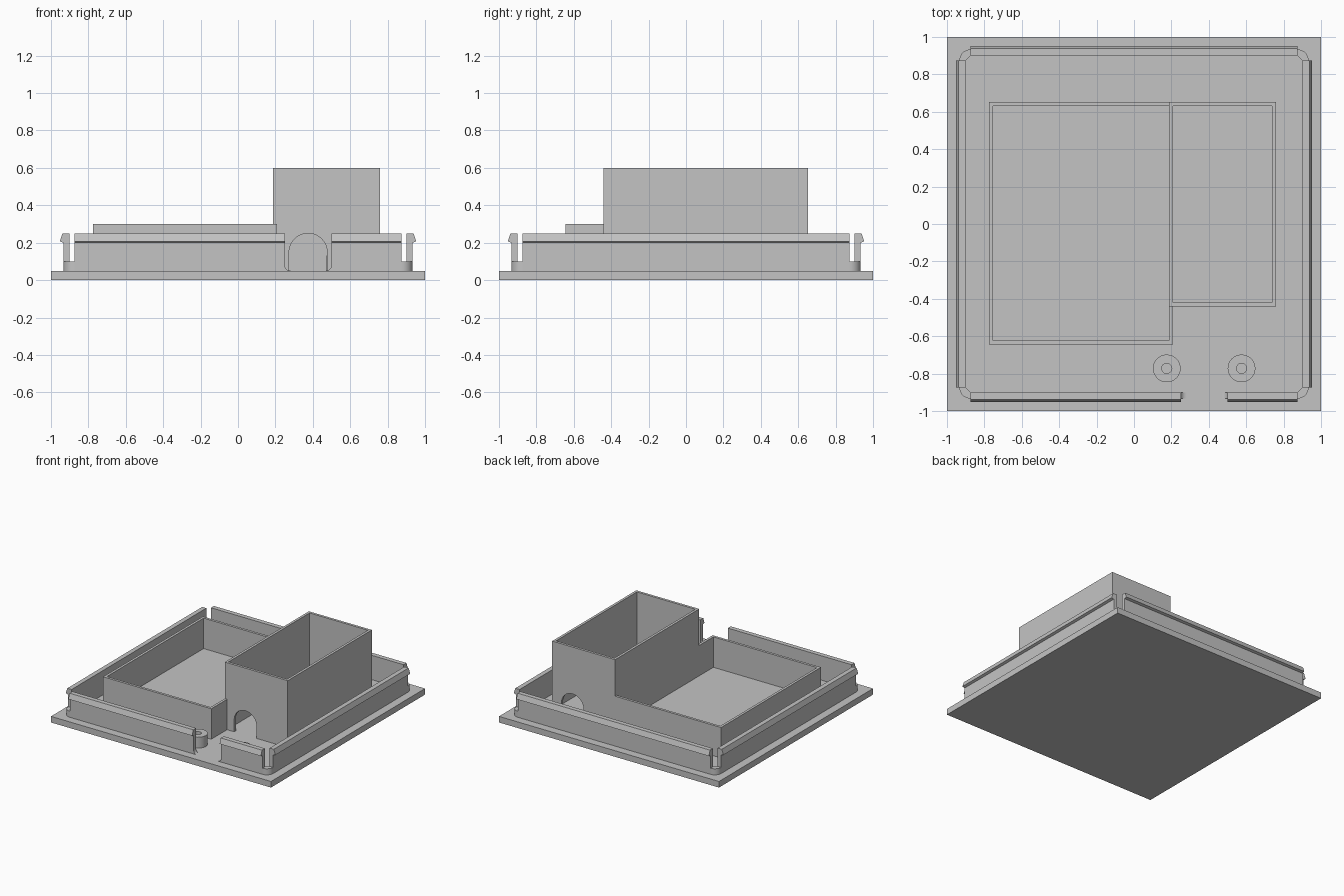
import bpy, bmesh, math
from mathutils import Vector

cube = bpy.data.objects.get("Cube")
if cube:
    bpy.data.objects.remove(cube, do_unlink=True)

grey = bpy.data.materials.new("plain grey")
grey.use_nodes = True
colour = (0.55, 0.55, 0.55, 1)
grey.diffuse_color = colour
grey.node_tree.nodes["Principled BSDF"].inputs["Base Color"].default_value = colour

FLOOR = 0.05


def finish(name, bm, smooth=False):
    bmesh.ops.recalc_face_normals(bm, faces=bm.faces)
    mesh = bpy.data.meshes.new(name)
    bm.to_mesh(mesh)
    bm.free()
    mesh.materials.append(grey)
    obj = bpy.data.objects.new(name, mesh)
    bpy.context.collection.objects.link(obj)
    if smooth:
        bpy.ops.object.select_all(action='DESELECT')
        obj.select_set(True)
        bpy.context.view_layer.objects.active = obj
        bpy.ops.object.shade_smooth_by_angle(angle=math.radians(30))
    return obj


def prism(name, points, direction, smooth=False):
    """Extrude a closed 3D outline along a direction."""
    bm = bmesh.new()
    face = bm.faces.new([bm.verts.new(p) for p in points])
    result = bmesh.ops.extrude_face_region(bm, geom=[face], use_keep_orig=True)
    verts = [g for g in result["geom"] if isinstance(g, bmesh.types.BMVert)]
    bmesh.ops.translate(bm, verts=verts, vec=Vector(direction))
    return finish(name, bm, smooth)


def block(name, x0, x1, y0, y1, z0, z1):
    outline = [(x0, y0, z0), (x1, y0, z0), (x1, y1, z0), (x0, y1, z0)]
    return prism(name, outline, (0, 0, z1 - z0))


def arc(cx, cy, r, start, end, steps=12):
    angles = [math.radians(start + (end - start) * i / steps) for i in range(steps + 1)]
    return [(cx + r * math.cos(a), cy + r * math.sin(a)) for a in angles]


def arched_wall(name, x0, x1, y0, y1, top, cx, r, arch_top):
    """Wall with a round-topped opening at floor level."""
    outline = [(x0, FLOOR), (x0, top), (x1, top), (x1, FLOOR), (cx + r, FLOOR)]
    outline += arc(cx, arch_top - r, r, 0, 180, 20) + [(cx - r, FLOOR)]
    return prism(name, [(x, y0, z) for x, z in outline], (0, y1 - y0, 0))


# Base plate
block("base_plate", -1, 1, -1, 1, 0, FLOOR)

# Snap-fit rim: hooked profile run along each side (distance out, height)
hook = [(0.90, FLOOR), (0.933, FLOOR), (0.933, 0.20), (0.953, 0.207),
        (0.938, 0.25), (0.90, 0.25)]
END = 0.875
GAP = (0.25, 0.50)
prism("rim_back", [(-END, d, z) for d, z in hook], (2 * END, 0, 0))
prism("rim_front_right", [(-END, -d, z) for d, z in hook], (GAP[0] + END, 0, 0))
prism("rim_front_left", [(GAP[1], -d, z) for d, z in hook], (END - GAP[1], 0, 0))
for side, s in (("left", 1), ("right", -1)):
    prism("rim_" + side, [(s * d, -END, z) for d, z in hook], (0, 2 * END, 0))

# Low rounded corners joining the rim
corner = [(0.90, END)] + arc(END, END, 0.058, 0, 90) + [(END, 0.90)]
for name, sx, sy in (("back_left", 1, 1), ("back_right", -1, 1),
                     ("front_left", 1, -1), ("front_right", -1, -1)):
    prism("rim_corner_" + name, [(sx * x, sy * y, FLOOR) for x, y in corner],
          (0, 0, 0.05), True)

# Small fillets at the foot of the cable gap
R = 0.03
for name, x, s in (("right", GAP[0], 1), ("left", GAP[1], -1)):
    curve = [(0, 0)] + arc(R, R, R, 270, 180, 8)
    prism("gap_fillet_" + name, [(x + s * u, -0.933, FLOOR + v) for u, v in curve],
          (0, 0.033, 0), True)

# Shallow tray
T = 0.021
X0, XM, X1 = -0.775, 0.188, 0.76
Y0, YB, Y1 = -0.645, -0.44, 0.652
LOW, HIGH = 0.30, 0.60
block("tray_right_wall", X0, X0 + T, Y0, Y1, FLOOR, LOW)
block("tray_front_wall", X0 + T, XM + T, Y0, Y0 + T, FLOOR, LOW)
block("tray_back_wall", X0 + T, XM, Y1 - T, Y1, FLOOR, LOW)
block("tray_left_wall", XM, XM + T, Y0 + T, YB, FLOOR, LOW)

# Tall compartment with a cable arch at each end
block("tall_box_right_wall", XM, XM + T, YB, Y1, FLOOR, HIGH)
block("tall_box_left_wall", X1 - T, X1, YB, Y1, FLOOR, HIGH)
arched_wall("tall_box_front_wall", XM + T, X1 - T, YB, YB + T, HIGH, 0.375, 0.102, 0.25)
arched_wall("tall_box_back_wall", XM + T, X1 - T, Y1 - T, Y1, HIGH, 0.575, 0.102, 0.215)


# Hollow screw posts
def screw_post(name, x, y, outer, inner, top, n=32):
    bm = bmesh.new()
    section = [(outer, FLOOR), (outer, top), (inner, top), (inner, FLOOR)]
    rings = []
    for r, z in section:
        rings.append([bm.verts.new((x + r * math.cos(2 * math.pi * i / n),
                                    y + r * math.sin(2 * math.pi * i / n), z))
                      for i in range(n)])
    for k in range(4):
        a, b = rings[k], rings[(k + 1) % 4]
        for i in range(n):
            j = (i + 1) % n
            bm.faces.new((a[i], a[j], b[j], b[i]))
    return finish(name, bm, True)


for name, x in (("right", 0.175), ("left", 0.575)):
    screw_post("screw_post_" + name, x, -0.772, 0.074, 0.027, 0.14)
